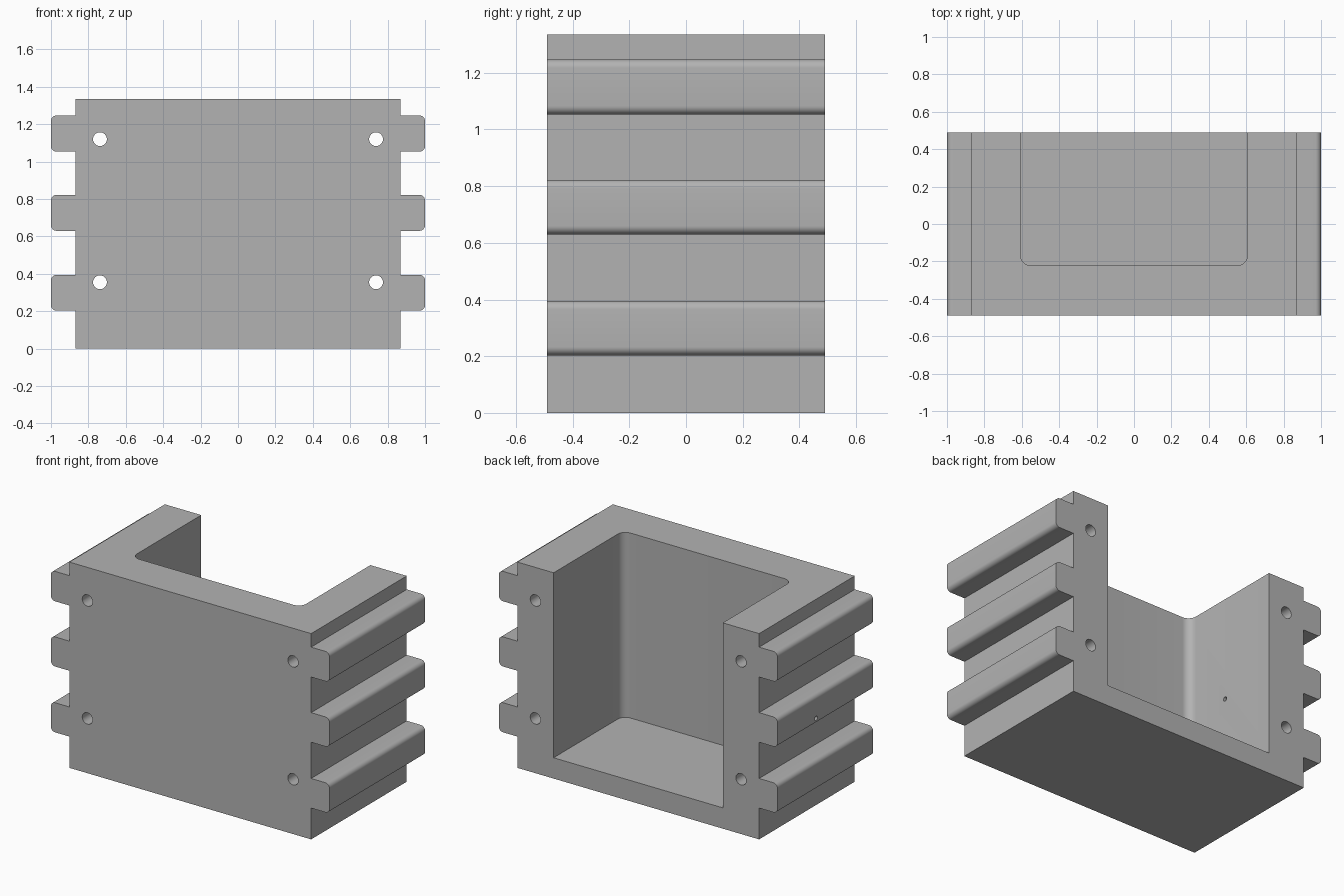
import bpy
import bmesh
import math
from mathutils import Matrix, Vector

cube = bpy.data.objects.get("Cube")
if cube:
    bpy.data.objects.remove(cube, do_unlink=True)

HALF_WIDTH, RIB_TIP, HALF_DEPTH, HEIGHT = 0.868, 1.0, 0.49, 1.335
RIBS = [(0.203, 0.395), (0.63, 0.822), (1.053, 1.247)]
RIB_RADIUS = 0.03

grey = bpy.data.materials.new("plain grey")
grey.use_nodes = True
GREY = (0.45, 0.45, 0.45, 1)
grey.diffuse_color = GREY
grey.node_tree.nodes["Principled BSDF"].inputs["Base Color"].default_value = GREY


def arc(cx, cy, radius, start, steps=8):
    """Quarter circle, counter-clockwise from the start angle in degrees."""
    angles = [math.radians(start + 90 * i / steps) for i in range(steps + 1)]
    return [(cx + radius * math.cos(a), cy + radius * math.sin(a)) for a in angles]


def extrude(name, points, offset):
    """Solid made by sweeping a closed outline along an offset."""
    bm = bmesh.new()
    face = bm.faces.new([bm.verts.new(p) for p in points])
    swept = bmesh.ops.extrude_face_region(bm, geom=[face], use_keep_orig=True)
    verts = [v for v in swept["geom"] if isinstance(v, bmesh.types.BMVert)]
    bmesh.ops.translate(bm, verts=verts, vec=offset)
    bmesh.ops.recalc_face_normals(bm, faces=bm.faces)
    return finish(name, bm)


def rod(name, centre, radius, length, axis):
    """Cylinder lying along the given axis."""
    bm = bmesh.new()
    turn = Vector((0, 0, 1)).rotation_difference(Vector(axis)).to_matrix().to_4x4()
    bmesh.ops.create_cone(bm, cap_ends=True, segments=32, radius1=radius, radius2=radius,
                          depth=length, matrix=Matrix.Translation(centre) @ turn)
    return finish(name, bm)


def finish(name, bm):
    mesh = bpy.data.meshes.new(name)
    bm.to_mesh(mesh)
    bm.free()
    mesh.materials.append(grey)
    obj = bpy.data.objects.new(name, mesh)
    bpy.context.collection.objects.link(obj)
    return obj


# Ribbed housing: one side of the outline, mirrored for the other
side = [(HALF_WIDTH, 0)]
for low, high in RIBS:
    centre = RIB_TIP - RIB_RADIUS
    side.append((HALF_WIDTH, low))
    side += arc(centre, low + RIB_RADIUS, RIB_RADIUS, -90)
    side += arc(centre, high - RIB_RADIUS, RIB_RADIUS, 0)
    side.append((HALF_WIDTH, high))
side.append((HALF_WIDTH, HEIGHT))
outline = side + [(-x, z) for x, z in reversed(side)]
housing = extrude("ribbed_housing", [(x, -HALF_DEPTH, z) for x, z in outline],
                  (0, 2 * HALF_DEPTH, 0))

# Pocket open to the top and back, with rounded inner corners
INNER, FRONT, FLOOR, CORNER = 0.607, -0.222, 0.135, 0.055
plan = (arc(-INNER + CORNER, FRONT + CORNER, CORNER, 180)
        + arc(INNER - CORNER, FRONT + CORNER, CORNER, 270)
        + [(INNER, 0.7), (-INNER, 0.7)])
cutters = [extrude("pocket_cutter", [(x, y, FLOOR) for x, y in plan], (0, 0, 2))]

# Four bolt holes running front to back
for x in (-0.738, 0.738):
    for z in (0.355, 1.12):
        cutters.append(rod("bolt_hole_cutter", (x, 0, z), 0.037, 2, (0, 1, 0)))

# Small cable hole through the right wall
cutters.append(rod("cable_hole_cutter", (-0.8, 0.095, 0.67), 0.014, 0.8, (1, 0, 0)))

# Cut the openings and shade the rounded edges
bpy.context.view_layer.objects.active = housing
for cutter in cutters:
    cutter.hide_render = True
    cut = housing.modifiers.new("cut", 'BOOLEAN')
    cut.operation = 'DIFFERENCE'
    cut.solver = 'EXACT'
    cut.object = cutter
    bpy.ops.object.modifier_apply(modifier=cut.name)
    bpy.data.objects.remove(cutter, do_unlink=True)

bpy.ops.object.select_all(action='DESELECT')
housing.select_set(True)
bpy.ops.object.shade_smooth_by_angle(angle=math.radians(30))
